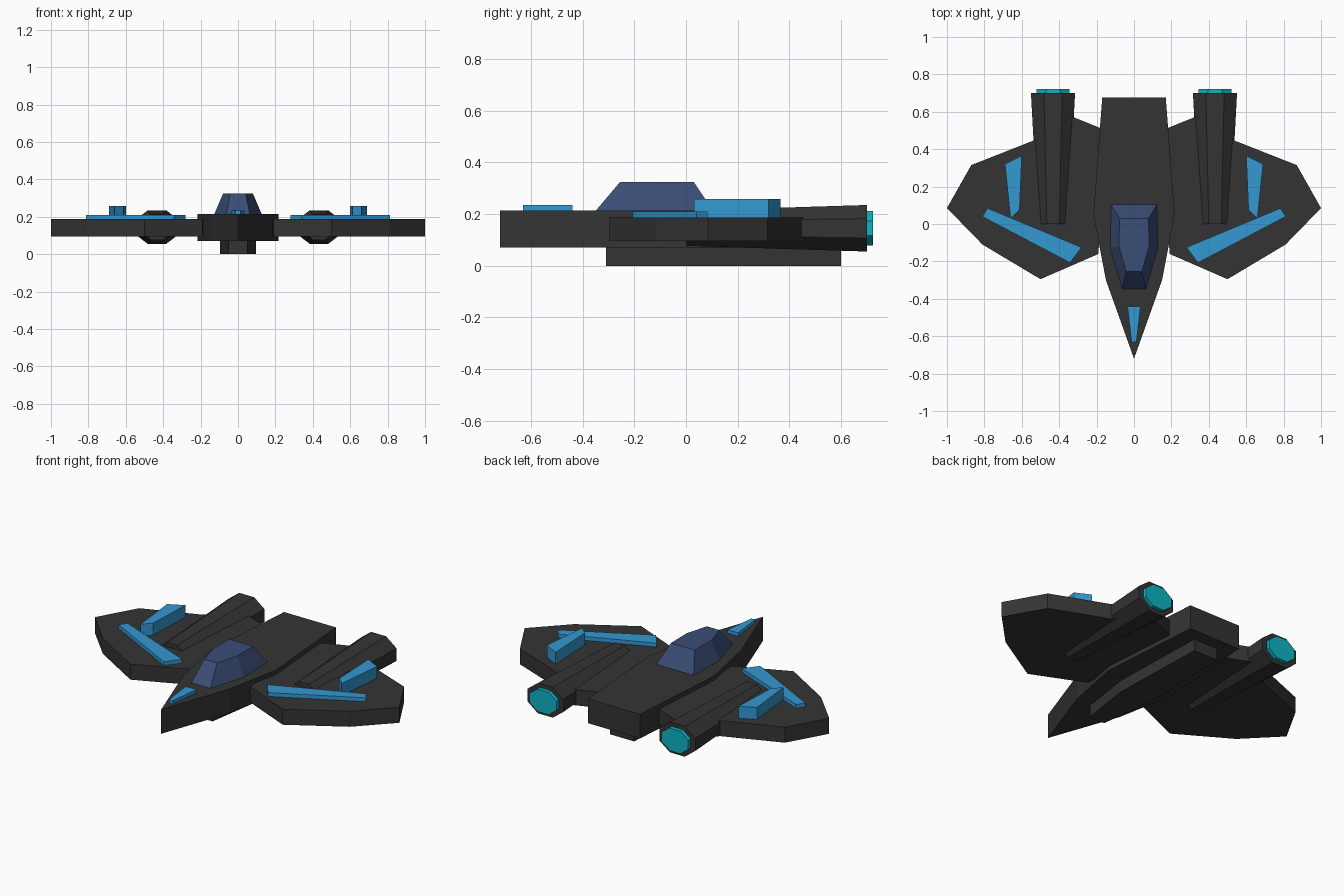
import bpy, bmesh, math

if "Cube" in bpy.data.objects:
    bpy.data.objects.remove(bpy.data.objects["Cube"])


def material(name, hex_colour):
    def lin(c):
        c /= 255
        return c / 12.92 if c <= 0.04045 else ((c + 0.055) / 1.055) ** 2.4
    m = bpy.data.materials.new(name)
    m.diffuse_color = [lin(int(hex_colour[i:i + 2], 16)) for i in (0, 2, 4)] + [1]
    m.use_nodes = True
    m.node_tree.nodes["Principled BSDF"].inputs["Base Color"].default_value = m.diffuse_color
    return m


HULL = material("dark hull", "343434")
BLUE = material("blue trim", "3498D2")
GLASS = material("navy glass", "3A4D76")
GLOW = material("cyan glow", "0FB4C4")


def loft(name, bottom, top, mat):
    """Solid between two matching loops of 3D points."""
    bm = bmesh.new()
    a = [bm.verts.new(p) for p in bottom]
    b = [bm.verts.new(p) for p in top]
    n = len(a)
    bm.faces.new(a[::-1])
    bm.faces.new(b)
    for i in range(n):
        j = (i + 1) % n
        bm.faces.new((a[i], a[j], b[j], b[i]))
    bmesh.ops.recalc_face_normals(bm, faces=bm.faces)
    me = bpy.data.meshes.new(name)
    bm.to_mesh(me)
    bm.free()
    me.materials.append(mat)
    ob = bpy.data.objects.new(name, me)
    bpy.context.collection.objects.link(ob)
    return ob


def slab(name, outline, z0, z1, mat):
    return loft(name, [(x, y, z0) for x, y in outline],
                [(x, y, z1) for x, y in outline], mat)


def both(half):
    """Close a right-hand outline with its mirror image."""
    return half + [(-x, y) for x, y in reversed(half) if x > 0]


def octagon(cx, y, cz, rx, rz):
    k = 1 / math.cos(math.pi / 8)
    return [(cx + rx * k * math.cos(a), y, cz + rz * k * math.sin(a))
            for a in (math.pi / 8 + i * math.pi / 4 for i in range(8))]


# Fuselage, keel and nose plate
slab("fuselage", both([(0, -0.72), (0.15, -0.30), (0.217, 0.05), (0.17, 0.675)]), 0.07, 0.214, HULL)
slab("keel", both([(0.05, -0.31), (0.097, 0.0), (0.08, 0.6)]), 0, 0.072, HULL)
slab("nose_plate", both([(0.013, -0.63), (0.035, -0.44)]), 0.21, 0.235, BLUE)

# Canopy
base = both([(0.063, -0.35), (0.128, -0.13), (0.123, 0.105)])
roof = both([(0.042, -0.255), (0.08, -0.12), (0.078, 0.03)])
loft("canopy", [(x, y, 0.212) for x, y in base], [(x, y, 0.324) for x, y in roof], GLASS)

# Wings, trim and engines on both sides
wing = [(0.19, -0.16), (0.50, -0.295), (0.81, -0.11), (1.0, 0.085), (0.87, 0.315),
        (0.54, 0.445), (0.37, 0.59), (0.16, 0.505)]
stripe = [(0.28, -0.125), (0.342, -0.207), (0.812, 0.04), (0.782, 0.084)]
fin = [(0.60, 0.365), (0.69, 0.32), (0.66, 0.03), (0.612, 0.075)]
for side, s in (("right", 1), ("left", -1)):
    def flip(pts):
        return [(s * x, y) for x, y in pts]
    slab(side + "_wing", flip(wing), 0.095, 0.187, HULL)
    slab(side + "_wing_stripe", flip(stripe), 0.18, 0.21, BLUE)
    slab(side + "_fin", flip(fin), 0.18, 0.258, BLUE)
    cx = s * 0.433
    loft(side + "_engine", octagon(cx, 0.0, 0.145, 0.08, 0.068),
         octagon(cx, 0.70, 0.145, 0.118, 0.09), HULL)
    loft(side + "_engine_glow", octagon(cx, 0.69, 0.145, 0.088, 0.067),
         octagon(cx, 0.723, 0.145, 0.088, 0.067), GLOW)
